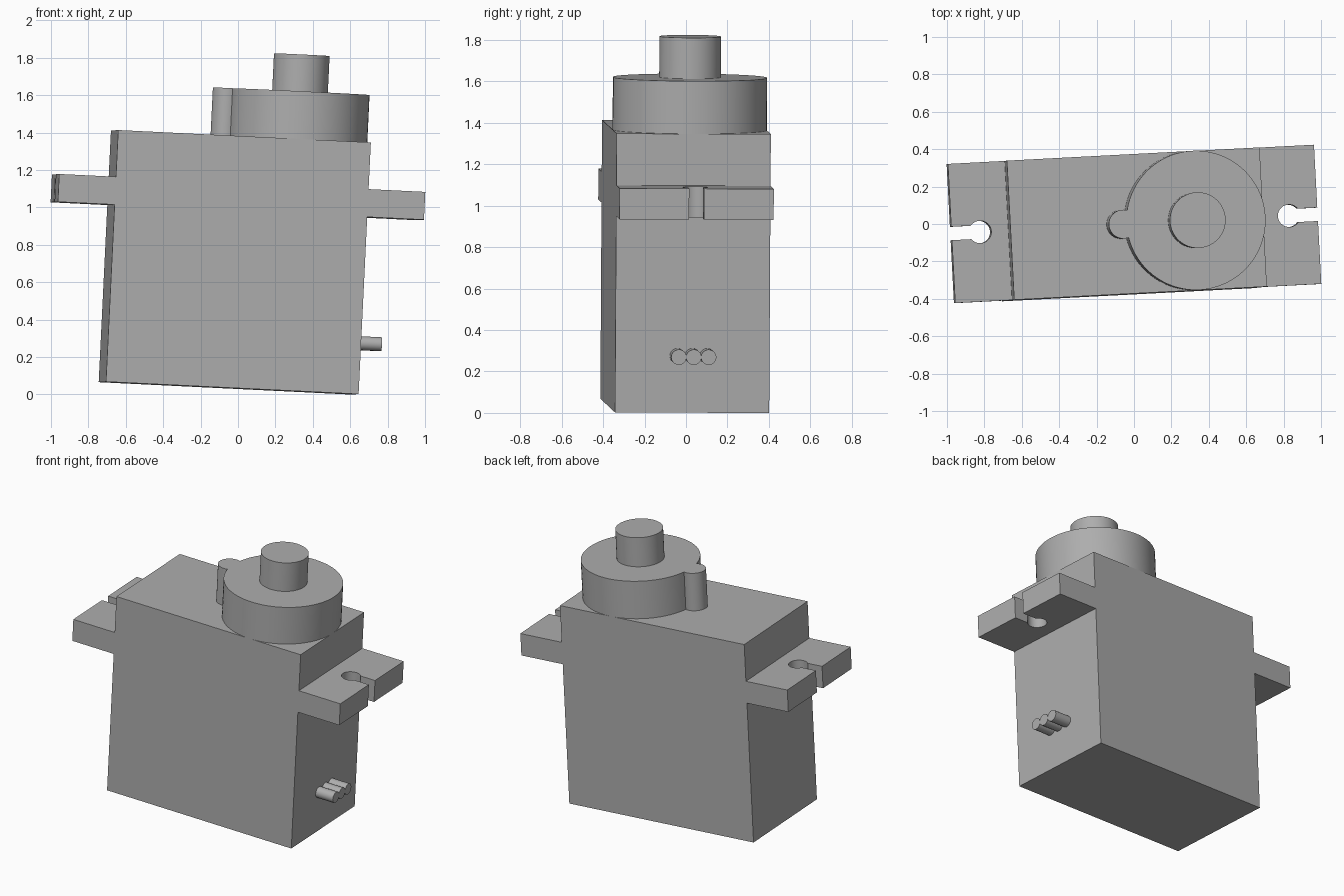
import bpy, bmesh
from math import radians, sin, cos, acos, asin, pi
from mathutils import Matrix, Euler

if "Cube" in bpy.data.objects:
    bpy.data.objects.remove(bpy.data.objects["Cube"])

grey = bpy.data.materials.new("grey plastic")
grey.use_nodes = True
COLOR = (0.42, 0.42, 0.42, 1)
grey.diffuse_color = COLOR
grey.node_tree.nodes["Principled BSDF"].inputs["Base Color"].default_value = COLOR

# The whole servo leans slightly
POSE = (Matrix.Translation((-0.05, -0.006, 0.034))
        @ Euler([radians(a) for a in (-0.2, 2.8, 3)]).to_matrix().to_4x4())

L, W, H = 0.677, 0.3725, 1.347      # half length, half width, height of case


def arc(cx, cy, r, a0, a1, n):
    """Points along an arc, angles in radians."""
    return [(cx + r * cos(a0 + (a1 - a0) * i / n),
             cy + r * sin(a0 + (a1 - a0) * i / n)) for i in range(n + 1)]


def circle(cx, cy, r, n=64):
    return arc(cx, cy, r, 0, 2 * pi, n)[:-1]


def prism(name, outline, bottom, top, place=Matrix()):
    """Extrude a flat outline between two heights."""
    bm = bmesh.new()
    base = bm.faces.new([bm.verts.new((x, y, bottom)) for x, y in outline])
    up = bmesh.ops.extrude_face_region(bm, geom=[base])["geom"]
    verts = [g for g in up if isinstance(g, bmesh.types.BMVert)]
    bmesh.ops.translate(bm, vec=(0, 0, top - bottom), verts=verts)
    bmesh.ops.transform(bm, matrix=POSE @ place, verts=bm.verts)
    bmesh.ops.recalc_face_normals(bm, faces=bm.faces)
    mesh = bpy.data.meshes.new(name)
    bm.to_mesh(mesh)
    bm.free()
    mesh.materials.append(grey)
    obj = bpy.data.objects.new(name, mesh)
    bpy.context.collection.objects.link(obj)
    bpy.ops.object.select_all(action="DESELECT")
    obj.select_set(True)
    bpy.context.view_layer.objects.active = obj
    bpy.ops.object.shade_smooth_by_angle(angle=radians(30))
    return obj


# Case
prism("case", [(-L, -W), (L, -W), (L, W), (-L, W)], 0, H)

# Mounting ears with keyhole slots
tip, hole_x, hole_r, slot = 0.981, 0.828, 0.06, 0.036
a = asin(slot / hole_r)
ear = [(L, W), (L, -W), (tip, -W), (tip, -slot)]
ear += arc(hole_x, 0, hole_r, 2 * pi - a, a, 40)
ear += [(tip, slot), (tip, W)]
for name, side in (("left_ear", 1), ("right_ear", -1)):
    prism(name, [(x * side, y) for x, y in ear], 0.948, 1.097)

# Gear housing: large round with a small round lobe
gx, d, r = L - W, 0.39, 0.077
reach = (W * W + d * d - r * r) / (2 * d)
big, small = acos(reach / W), acos((d - reach) / r)
housing = arc(gx, 0, W, -pi + big, pi - big, 72)
housing += arc(gx - d, 0, r, small, 2 * pi - small, 28)
prism("gear_housing", housing, H, 1.602)

# Output shaft
prism("output_shaft", circle(gx, 0, 0.149), 1.602, 1.8)

# Cable stubs
for i in (-1, 0, 1):
    place = Matrix.Translation((0, i * 0.072, 0.274)) @ Matrix.Rotation(pi / 2, 4, "Y")
    prism("cable_stub", circle(0, 0, 0.037, 32), L, 0.803, place)
